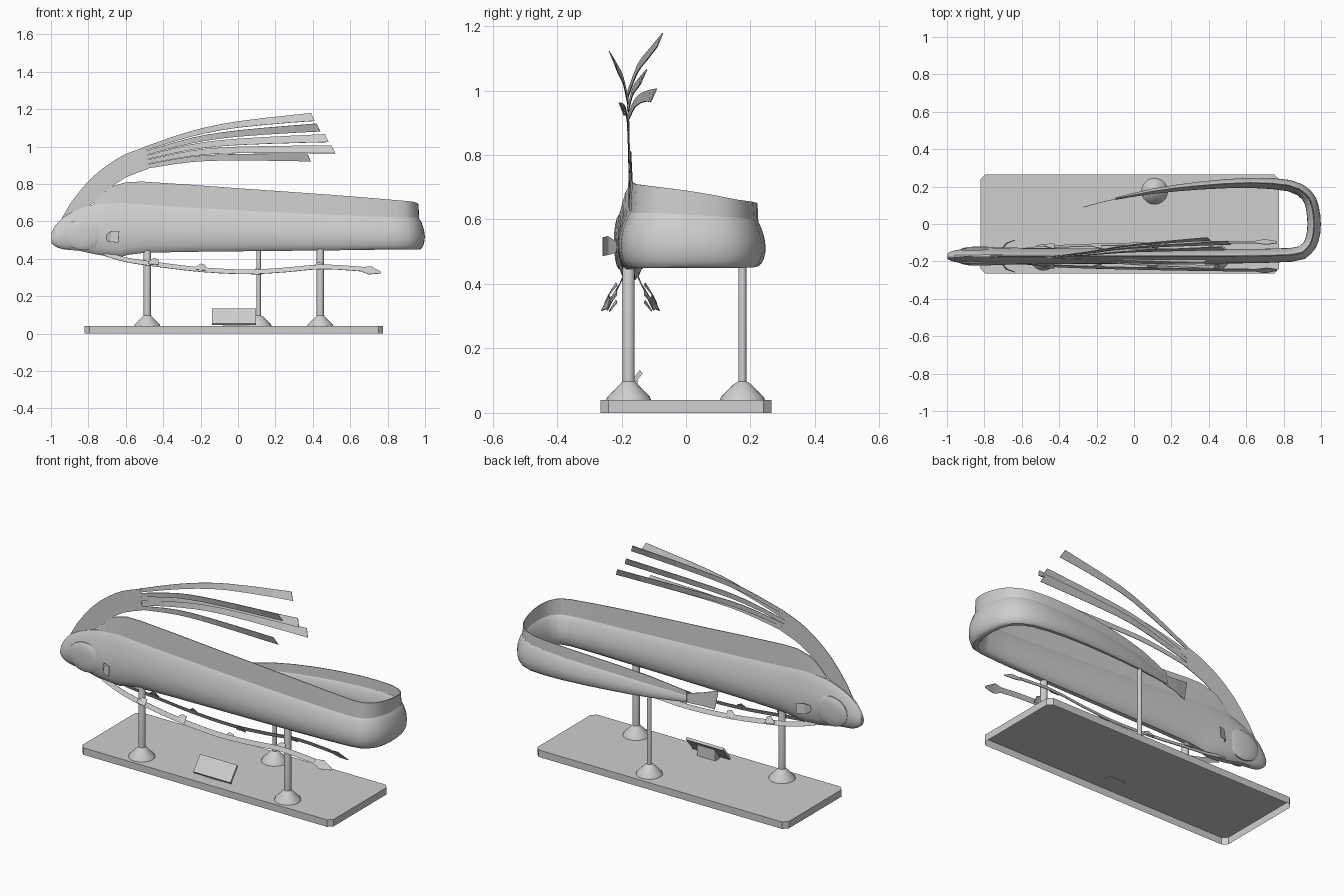
import bpy, bmesh, math
from mathutils import Vector

if "Cube" in bpy.data.objects:
    bpy.data.objects.remove(bpy.data.objects["Cube"])

grey = bpy.data.materials.new("plain_grey")
grey.diffuse_color = (0.62, 0.62, 0.62, 1)
grey.use_nodes = True
grey.node_tree.nodes["Principled BSDF"].inputs["Base Color"].default_value = grey.diffuse_color


def make(name, verts, faces, smooth=None, thick=None):
    me = bpy.data.meshes.new(name)
    me.from_pydata([tuple(v) for v in verts], [], faces)
    me.materials.append(grey)
    bm = bmesh.new()
    bm.from_mesh(me)
    bmesh.ops.recalc_face_normals(bm, faces=bm.faces)
    bm.to_mesh(me)
    bm.free()
    ob = bpy.data.objects.new(name, me)
    bpy.context.collection.objects.link(ob)
    if thick:
        mod = ob.modifiers.new("thickness", 'SOLIDIFY')
        mod.thickness, mod.offset = thick, 0
    if smooth:
        bpy.ops.object.select_all(action='DESELECT')
        bpy.context.view_layer.objects.active = ob
        ob.select_set(True)
        bpy.ops.object.shade_smooth_by_angle(angle=math.radians(smooth))
    return ob


def loft(name, rings, smooth=None, bottom=True):
    n = len(rings[0])
    faces = [(i * n + j, i * n + (j + 1) % n, (i + 1) * n + (j + 1) % n, (i + 1) * n + j)
             for i in range(len(rings) - 1) for j in range(n)]
    faces.append(tuple(range((len(rings) - 1) * n, len(rings) * n)))
    if bottom:
        faces.append(tuple(range(n))[::-1])
    return make(name, [p for r in rings for p in r], faces, smooth)


def sheet(name, upper, lower, thick=0.003):
    n = len(upper)
    faces = [(i, i + 1, n + i + 1, n + i) for i in range(n - 1)]
    return make(name, list(upper) + list(lower), faces, None, thick)


def spline(pts, sub):
    """Catmull-Rom through tuples of any length."""
    out = []
    for i in range(len(pts) - 1):
        p0, p1, p2, p3 = pts[max(i - 1, 0)], pts[i], pts[i + 1], pts[min(i + 2, len(pts) - 1)]
        for k in range(sub):
            t = k / sub
            out.append(tuple(0.5 * (2 * b + (c - a) * t + (2 * a - 5 * b + 4 * c - d) * t * t
                                    + (3 * b - a - 3 * c + d) * t ** 3)
                             for a, b, c, d in zip(p0, p1, p2, p3)))
    return out + [tuple(pts[-1])]


def side_dirs(st):
    dirs = []
    for i in range(len(st)):
        a, b = st[max(i - 1, 0)], st[min(i + 1, len(st) - 1)]
        dirs.append(Vector((b[1] - a[1], a[0] - b[0], 0)).normalized())
    return dirs


# Long body, curling round to the tail: x, y, bottom, top, half width, fin top
stations = spline([
    (-.998, -.172, .485, .54, .014, .53), (-.975, -.172, .465, .58, .026, .57), (-.93, -.172, .45, .625, .036, .61),
    (-.85, -.172, .443, .665, .043, .65), (-.77, -.172, .425, .69, .046, .70), (-.7, -.172, .415, .695, .046, .77),
    (-.62, -.172, .412, .70, .045, .803), (-.5, -.172, .432, .69, .043, .812), (0, -.172, .44, .66, .041, .777),
    (.5, -.172, .445, .635, .039, .742), (.84, -.165, .45, .622, .037, .714), (.92, -.135, .45, .62, .036, .707),
    (.953, -.08, .45, .62, .036, .70), (.963, 0, .45, .615, .036, .69), (.953, .09, .45, .61, .035, .675),
    (.922, .155, .45, .605, .033, .662), (.83, .205, .452, .60, .031, .655), (.62, .22, .46, .59, .027, .648),
    (.35, .205, .47, .575, .021, .63), (.1, .175, .48, .555, .014, .60), (-.1, .135, .493, .53, .006, .555)], 2)
# teardrop section: height fraction, width fraction
half = [(0, .3), (.05, .58), (.14, .8), (.28, .96), (.42, 1), (.56, .93), (.7, .78), (.84, .56), (.94, .36), (1, .17)]
section = half + [(h, -w) for h, w in reversed(half)]
dirs = side_dirs(stations)
loft("body", [[Vector((x, y, zb + (zt - zb) * h)) + d * (w * f) for h, f in section]
              for (x, y, zb, zt, w, ft), d in zip(stations, dirs)], 40)

# Back fin wedge along the body
rings = []
for (x, y, zb, zt, w, ft), d in zip(stations, dirs):
    if ft > zt - .002:
        c = Vector((x, y, 0))
        zl = zt - .02
        rings.append([c + d * o + Vector((0, 0, z)) for o, z in
                      ((w * .2, zl), (.002, ft), (-.002, ft), (-w * .2, zl))])
loft("back_fin", rings, 30)

# Tail fin
sheet("tail_fin", [(-.07, .14, .535), (-.18, .115, .56), (-.27, .09, .585)],
      [(-.07, .14, .49), (-.18, .115, .485), (-.25, .095, .475)])

# Head crest sheet and its five long rays
up = spline([(-.96, .58), (-.9, .69), (-.8, .815), (-.7, .90), (-.6, .96), (-.49, 1.0)], 2)
lo = spline([(-.92, .58), (-.86, .64), (-.77, .70), (-.7, .765), (-.6, .835), (-.48, .88)], 2)
cy = [-.172 - .009 * i / 10 for i in range(11)]
sheet("crest", [(x, y, z) for (x, z), y in zip(up, cy)], [(x, y, z) for (x, z), y in zip(lo, cy)])

# start height, middle height, tip x, tip height, tip y
for sz, mz, tx, tz, ty in ((.988, 1.118, .39, 1.158, -.08), (.963, 1.07, .42, 1.102, -.23),
                           (.939, 1.025, .465, 1.045, -.13), (.915, .982, .5, .985, -.1),
                           (.891, .943, .37, .942, -.2)):
    top, bot = [], []
    tilt = .45 if ty > -.18 else -.45
    path = spline([(-.5, -.18, sz, .011), (-.25, -.18 + (ty + .18) * .3, (sz + mz) / 2 + .015, .015),
                   (0, -.18 + (ty + .18) * .68, mz, .017), (tx, ty, tz, .021)], 3)
    for x, y, z, h in path:
        grow = (x + .5) * tilt * h
        top.append((x, y + grow, z + h))
        bot.append((x + (.02 if x == tx else 0), y - grow, z - h))
    sheet("crest_ray", top, bot)

# Paired parts: gill covers, side fins and trailing belly fins
for s in (-1, 1):
    def py(off):
        return -.172 + s * off

    rings = []
    for i in range(1, 9):
        a = math.pi * i / 9
        rings.append([(-.825 + .105 * math.sin(a) * math.cos(t), py(.034 - .018 * math.cos(a)),
                       .53 + .085 * math.sin(a) * math.sin(t))
                      for t in (2 * math.pi * k / 20 for k in range(20))])
    loft("gill_cover", rings, 50)

    sheet("side_fin", [(-.71, py(.035), .525), (-.675, py(.07), .548), (-.635, py(.085), .545)],
          [(-.705, py(.035), .50), (-.685, py(.07), .49), (-.64, py(.085), .487)])

    path = spline([(-.72, .02, .43), (-.6, .035, .395), (-.45, .05, .372), (-.2, .06, .342), (.05, .066, .33),
                   (.25, .07, .34), (.45, .073, .357), (.66, .075, .345)], 3)
    sheet("belly_fin", [(x, py(o - .006), z + .012) for x, o, z in path],
          [(x, py(o + .006), z - .012) for x, o, z in path])
    sheet("belly_fin_tip", [(.65, py(.069), .352), (.71, py(.062), .36), (.765, py(.07), .33)],
          [(.65, py(.081), .336), (.70, py(.09), .317), (.765, py(.078), .322)])
    for lx, lz in ((-.45, .382), (-.2, .352), (.1, .328), (.43, .36)):
        sheet("belly_fin_lobe", [(lx - .03, py(.055), lz), (lx, py(.045), lz + .022), (lx + .025, py(.042), lz + .014)],
              [(lx - .03, py(.062), lz - .01), (lx, py(.066), lz - .012), (lx + .025, py(.066), lz - .014)])

# Display base with clipped corners, hollow underneath
x0, x1, yb, c = -.82, .775, .265, .025
outline = [(x0 + c, -yb), (x1 - c, -yb), (x1, -yb + c), (x1, yb - c),
           (x1 - c, yb), (x0 + c, yb), (x0, yb - c), (x0, -yb + c)]
loft("base", [[(x, y, z) for x, y in outline] for z in (0, .04)], bottom=False)

# Three posts with flared feet
for px, py_, r, top in ((-.485, -.178, .019, .47), (.44, -.178, .019, .475), (.11, .175, .012, .50)):
    prof = [(.07, .04), (.066, .05), (.026, .09), (r, .098), (r, top - .03), (r * .5, top)]
    loft("post", [[(px + q * math.cos(t), py_ + q * math.sin(t), z)
                   for t in (2 * math.pi * k / 20 for k in range(20))] for q, z in prof], 35, bottom=False)


# Tilted label plate and its support
def slab(name, xa, xb, sect):
    loft(name, [[(x, y, z) for y, z in sect] for x in (xa, xb)])


slab("label_plate", -.14, .095, [(-.205, .055), (-.197, .045), (-.135, .122), (-.143, .133)])
slab("label_support", -.08, .035, [(-.195, .038), (-.15, .038), (-.15, .105)])
